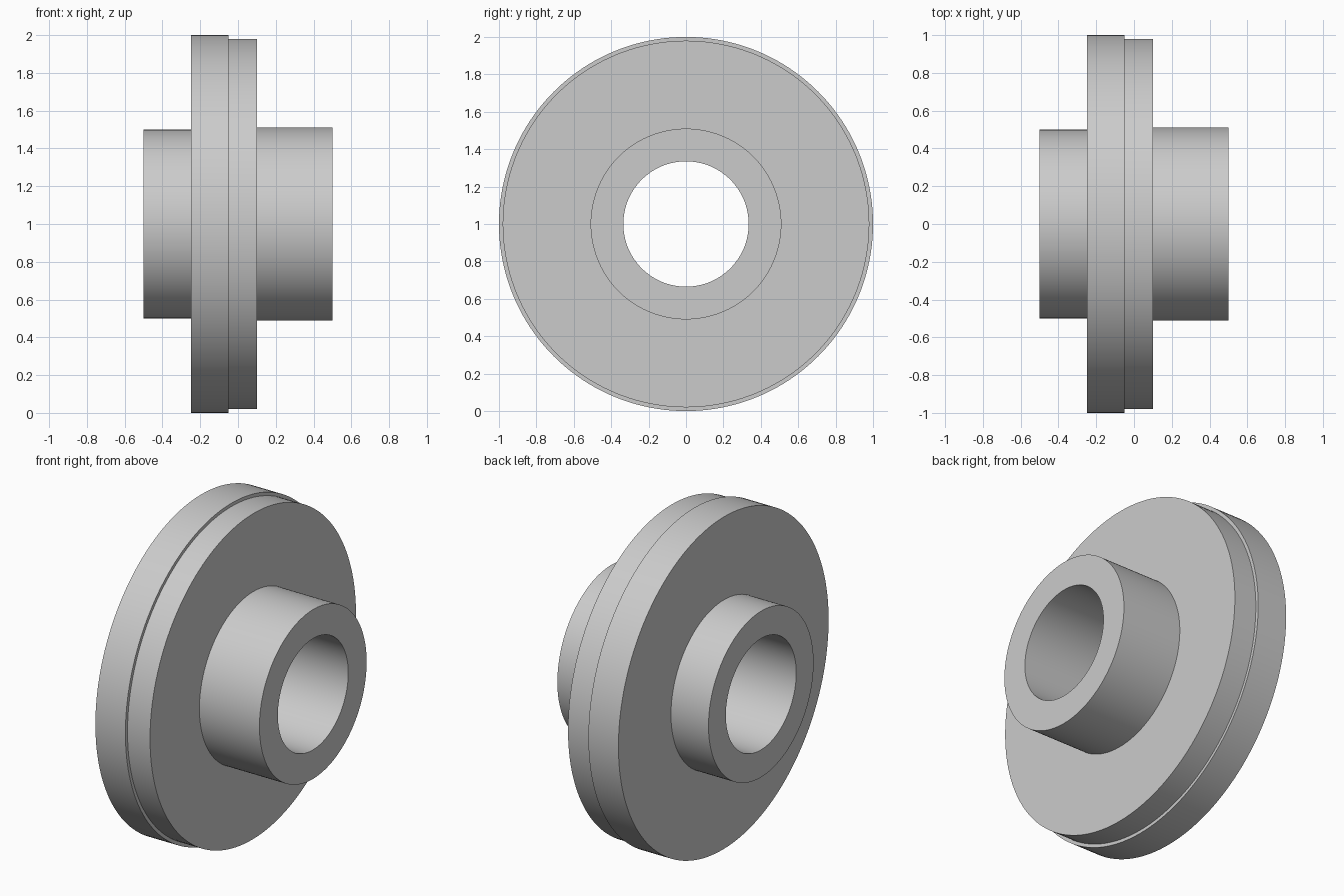
import bpy
import bmesh
import math

cube = bpy.data.objects.get("Cube")
if cube:
    bpy.data.objects.remove(cube, do_unlink=True)

SEGMENTS = 160
AXIS_HEIGHT = 1.0

# Plain grey for the whole part
grey = bpy.data.materials.new("plain_grey")
grey.use_nodes = True
colour = (0.6, 0.6, 0.6, 1.0)
grey.diffuse_color = colour
grey.node_tree.nodes["Principled BSDF"].inputs["Base Color"].default_value = colour


def lathe(name, profile):
    """Revolve a closed (x, radius) profile around the x axis."""
    bm = bmesh.new()
    verts = [bm.verts.new((x, 0, r)) for x, r in profile]
    edges = [bm.edges.new((v, verts[(i + 1) % len(verts)]))
             for i, v in enumerate(verts)]
    bmesh.ops.spin(bm, geom=verts + edges, cent=(0, 0, 0), axis=(1, 0, 0),
                   angle=math.tau, steps=SEGMENTS, use_merge=True)
    bmesh.ops.remove_doubles(bm, verts=bm.verts, dist=0.0001)
    bmesh.ops.recalc_face_normals(bm, faces=bm.faces)
    mesh = bpy.data.meshes.new(name)
    bm.to_mesh(mesh)
    bm.free()
    mesh.materials.append(grey)
    obj = bpy.data.objects.new(name, mesh)
    obj.location.z = AXIS_HEIGHT
    bpy.context.collection.objects.link(obj)
    bpy.ops.object.select_all(action='DESELECT')
    obj.select_set(True)
    bpy.context.view_layer.objects.active = obj
    bpy.ops.object.shade_smooth_by_angle(angle=math.radians(30))
    return obj


# Bored hub with a stepped disc flange
bore, short_hub, long_hub = 0.335, 0.5, 0.51
rim, step = 1.0, 0.98
lathe("flanged_hub", [
    (-0.5, bore), (-0.5, short_hub),
    (-0.25, short_hub), (-0.25, rim),
    (-0.05, rim), (-0.05, step),
    (0.1, step), (0.1, long_hub),
    (0.5, long_hub), (0.5, bore),
])
